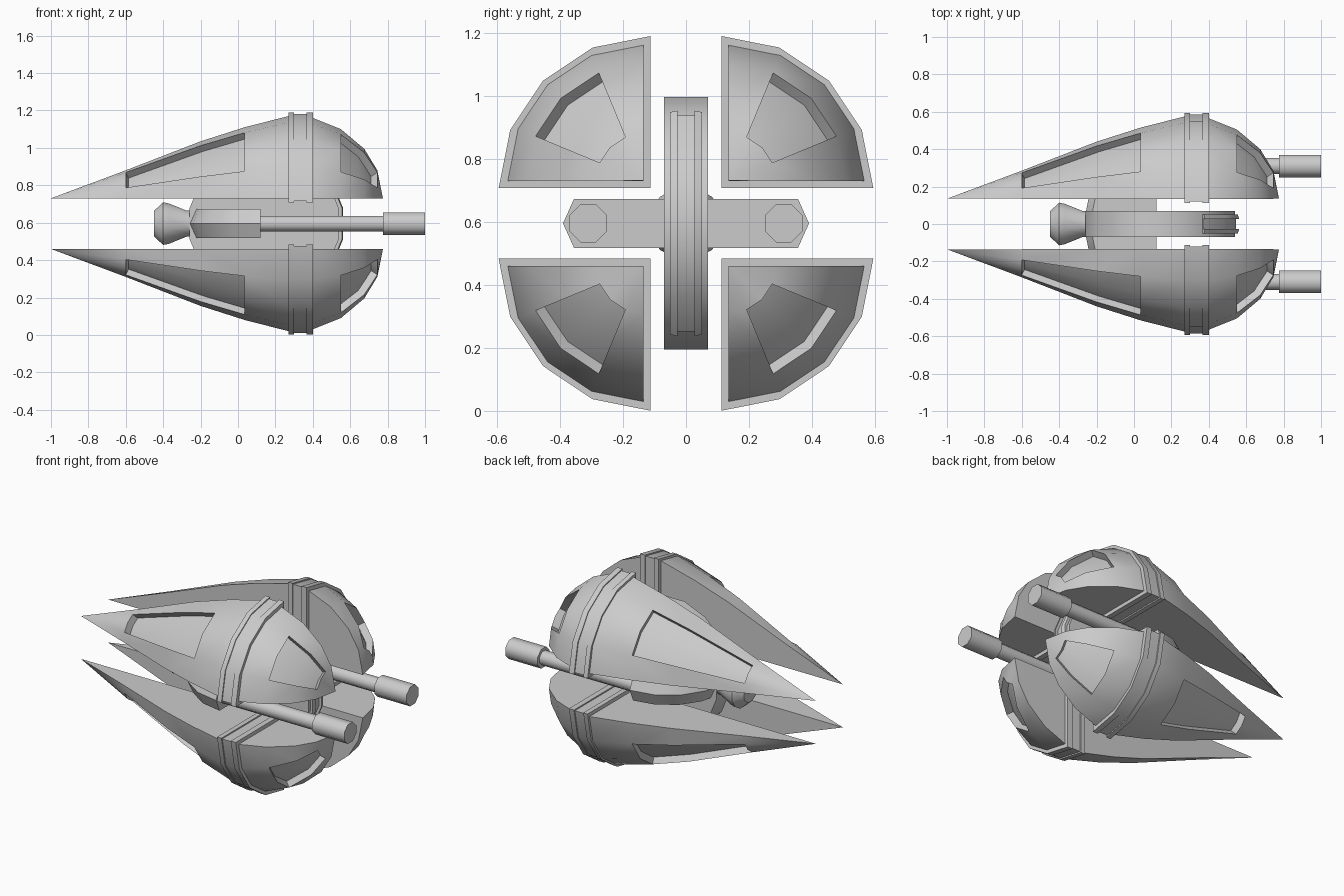
import bpy, bmesh, math
from mathutils import Vector

if "Cube" in bpy.data.objects:
    bpy.data.objects.remove(bpy.data.objects["Cube"])

MID = 0.595  # height of the central axis
grey = bpy.data.materials.new("light_grey")
grey.diffuse_color = (0.6, 0.6, 0.6, 1)
grey.use_nodes = True
grey.node_tree.nodes["Principled BSDF"].inputs["Base Color"].default_value = grey.diffuse_color


def finish(bm, name, mirror=(), angle=30):
    """Turn a bmesh into an object on the central axis, mirrored if asked."""
    bmesh.ops.remove_doubles(bm, verts=bm.verts, dist=0.0005)
    bmesh.ops.recalc_face_normals(bm, faces=bm.faces)
    me = bpy.data.meshes.new(name)
    bm.to_mesh(me)
    bm.free()
    me.materials.append(grey)
    ob = bpy.data.objects.new(name, me)
    ob.location.z = MID
    bpy.context.collection.objects.link(ob)
    bpy.ops.object.select_all(action='DESELECT')
    bpy.context.view_layer.objects.active = ob
    ob.select_set(True)
    bpy.ops.object.shade_smooth_by_angle(angle=math.radians(angle))
    if mirror:
        mod = ob.modifiers.new("mirror", 'MIRROR')
        mod.use_axis = tuple(a in mirror for a in "xyz")
        mod.use_mirror_merge = False
    return ob


def loft(rings):
    """Skin a list of equal closed rings and cap both ends."""
    bm = bmesh.new()
    vs = [[bm.verts.new(p) for p in r] for r in rings]
    n = len(rings[0])
    grid = [[bm.faces.new((a[i], a[(i + 1) % n], b[(i + 1) % n], b[i]))
             for i in range(n)] for a, b in zip(vs, vs[1:])]
    bm.faces.new(vs[0])
    bm.faces.new(vs[-1])
    return bm, grid


def quarter(x, c, r):
    """Quarter disc section with its corner at (c, c)."""
    arc = [math.radians(22.5 * i) for i in range(5)]
    return [(x, c, c)] + [(x, c + r * math.cos(a), c + r * math.sin(a)) for a in arc]


def lathe_x(name, profile, n, y=0, mirror=(), angle=50):
    rings = [[(x, y + r * math.cos(t), r * math.sin(t))
              for t in (2 * math.pi * (i + 0.5) / n for i in range(n))] for x, r in profile]
    finish(loft(rings)[0], name, mirror, angle)


# four pointed hull shells with recessed panels on the spike and the dome
hull = [(-1, 0.0003), (-0.6, 0.15), (-0.2, 0.305), (0.035, 0.38), (0.27, 0.44),
        (0.40, 0.43), (0.55, 0.37), (0.675, 0.265), (0.745, 0.15), (0.775, 0.0003)]
bm, grid = loft([quarter(x, 0.135, r) for x, r in hull])
bmesh.ops.recalc_face_normals(bm, faces=bm.faces)
panels = [[grid[k][i] for k in ks for i in (2, 3)] for ks in ((1, 2), (6, 7))]
for faces in panels:
    push = sum((f.normal * f.calc_area() for f in faces), Vector()).normalized() * -0.045
    new = bmesh.ops.extrude_face_region(bm, geom=faces)["geom"]
    bmesh.ops.translate(bm, vec=push, verts=[v for v in new if isinstance(v, bmesh.types.BMVert)])
    bmesh.ops.delete(bm, geom=faces, context='FACES')
finish(bm, "hull_shells", "yz")

# collar of two ridges and a lower strip around each shell
for name, x0, x1, c, r in (("front_ridge", 0.27, 0.30, 0.112, 0.482),
                           ("collar_strip", 0.30, 0.365, 0.12, 0.465),
                           ("rear_ridge", 0.365, 0.40, 0.112, 0.482)):
    finish(loft([quarter(x0, c, r), quarter(x1, c, r)])[0], name, "yz")

# upright central wheel
steps = [math.radians(11.25 + 22.5 * i) for i in range(16)]
finish(loft([[(0.14 + 0.408 * math.cos(t), y, 0.408 * math.sin(t)) for t in steps]
             for y in (-0.07, 0.07)])[0], "central_wheel")

# grooved rail around the rear of the wheel
section = [(-0.05, 0.38), (-0.05, 0.424), (-0.027, 0.43), (-0.027, 0.412),
           (0.027, 0.412), (0.027, 0.43), (0.05, 0.424), (0.05, 0.38)]
finish(loft([[(0.14 + r * math.cos(t), y, r * math.sin(t)) for y, r in section]
             for t in (math.radians(11.25 * k) for k in (-5, -3, -1, 1, 3, 5))])[0], "wheel_rail")

# flat half disc wing with a pointed rim
section = [(0, 0.078), (0.355, 0.078), (0.39, 0), (0.355, -0.078), (0, -0.078)]
finish(loft([[(0.12 - r * math.sin(t), r * math.cos(t), z) for r, z in section]
             for t in (math.pi * i / 8 for i in range(9))])[0], "half_disc_wing")

# nose pod and the pair of guns
lathe_x("nose_pod", [(-0.45, 0.07), (-0.40, 0.118), (-0.37, 0.112), (-0.275, 0.072), (-0.2, 0.072)], 12, angle=35)
lathe_x("gun_barrels", [(0.08, 0.045), (0.79, 0.045)], 8, 0.31, "y")
lathe_x("gun_muzzles", [(0.775, 0.065), (1.0, 0.065)], 8, 0.31, "y")
